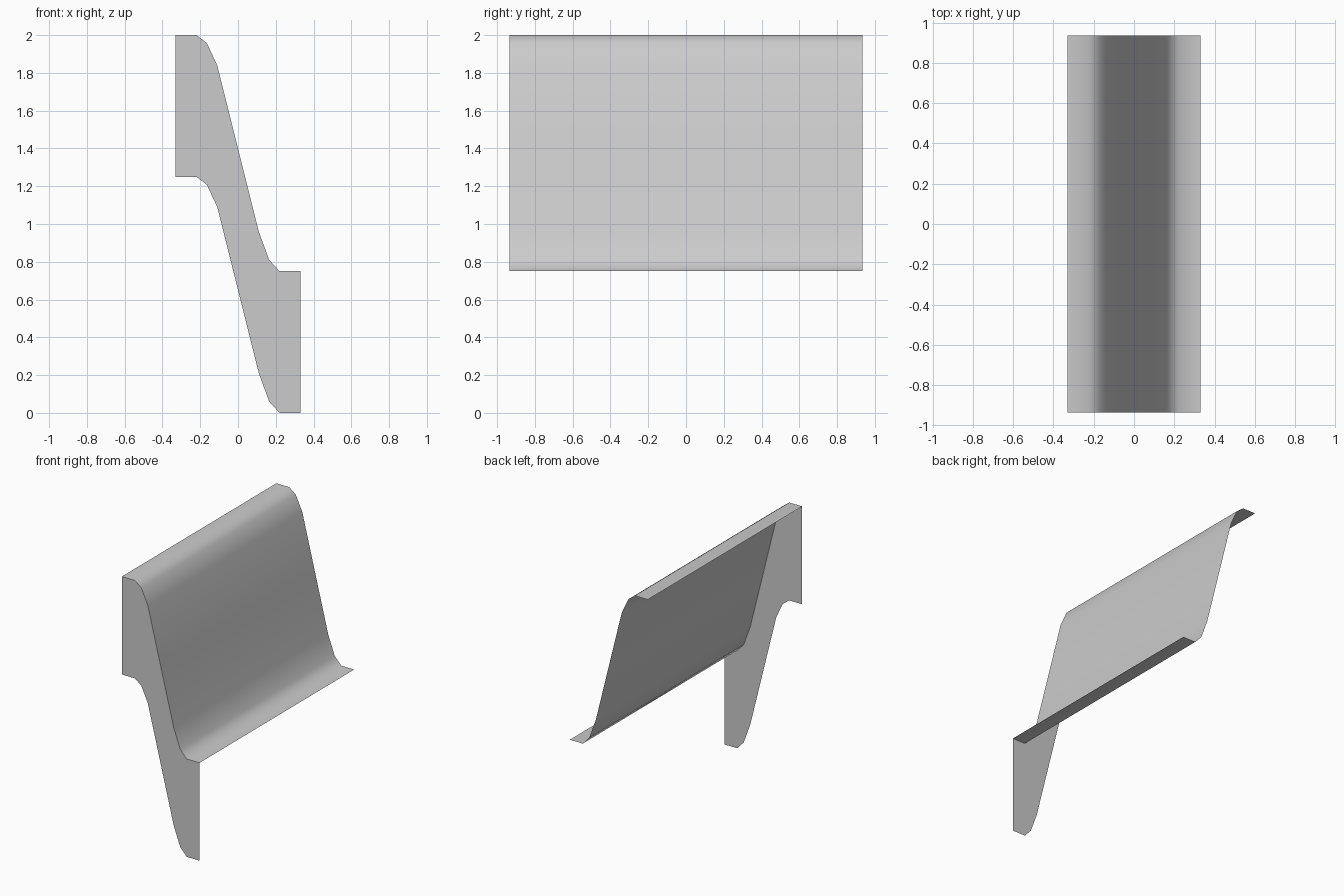
import bpy
import math

if "Cube" in bpy.data.objects:
    bpy.data.objects.remove(bpy.data.objects["Cube"])

HALF_Y = 0.935
DROP = 0.75

# S-shaped profile (x, z) from the high ledge to the low ledge
PROFILE = [(-0.33, 2.0), (-0.22, 2.0), (-0.165, 1.958), (-0.11, 1.84),
           (0.0, 1.4), (0.11, 0.96), (0.165, 0.81), (0.22, 0.75), (0.33, 0.75)]


def strip(name, row_a, row_b):
    """Open surface of quads between two matching rows of points."""
    n = len(row_a)
    faces = [(i, i + 1, n + i + 1, n + i) for i in range(n - 1)]
    mesh = bpy.data.meshes.new(name)
    mesh.from_pydata(row_a + row_b, [], faces)
    mesh.update()
    obj = bpy.data.objects.new(name, mesh)
    bpy.context.collection.objects.link(obj)
    return obj


front = [(x, -HALF_Y, z) for x, z in PROFILE]
back = [(x, HALF_Y, z) for x, z in PROFILE]
lower = [(x, -HALF_Y, z - DROP) for x, z in PROFILE]

# Curved sheet, facing up, smooth across the bends
sheet = strip("curved_slope", front, back)
bpy.context.view_layer.objects.active = sheet
sheet.select_set(True)
bpy.ops.object.shade_smooth_by_angle(angle=math.radians(60))

# Flat skirt hanging from the front edge, facing -y
strip("front_skirt", lower, front)
